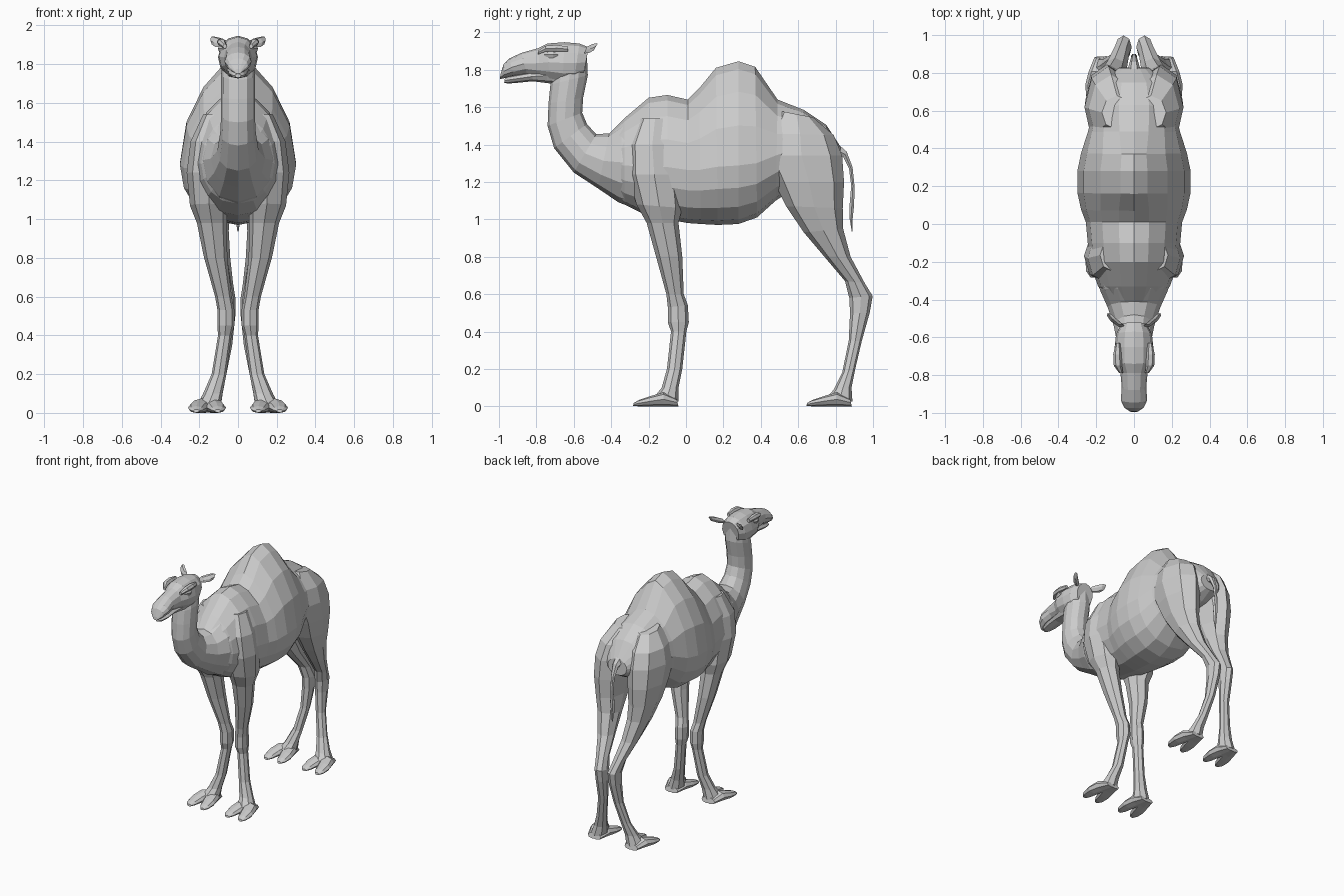
import bpy, bmesh
from math import sin, cos, pi
from mathutils import Vector


def loft(name, rings, sides=8, mirror=False):
    """Skin rings (x, half_width, y1, z1, y2, z2[, widest_fraction, taper])."""
    bm = bmesh.new()
    loops = []
    for ring in rings:
        x, w, y1, z1, y2, z2 = ring[:6]
        f, taper = ring[6:] if len(ring) > 6 else (0.5, 1.0)
        low, high = Vector((x, y1, z1)), Vector((x, y2, z2))
        mid = low.lerp(high, f)
        loop = []
        for i in range(sides):
            c, s = cos(2 * pi * i / sides), sin(2 * pi * i / sides)
            p = taper if s > 0 else 0.9
            side = abs(c) ** p * (1 if c > 0 else -1) * w
            end = high if s > 0 else low
            loop.append(bm.verts.new(mid + (end - mid) * abs(s) + Vector((side, 0, 0))))
        loops.append(loop)
    for a, b in zip(loops, loops[1:]):
        for i in range(sides):
            j = (i + 1) % sides
            bm.faces.new((a[i], a[j], b[j], b[i]))
    bm.faces.new(loops[0])
    bm.faces.new(loops[-1])
    bmesh.ops.recalc_face_normals(bm, faces=bm.faces)
    mesh = bpy.data.meshes.new(name)
    bm.to_mesh(mesh)
    bm.free()
    obj = bpy.data.objects.new(name, mesh)
    bpy.context.collection.objects.link(obj)
    if mirror:
        obj.modifiers.new("mirror", "MIRROR")
    return obj


# Barrel with shoulder rise, hump and rump
loft("torso", [
    (0, .12, -.42, 1.17, -.42, 1.45, .5, 1),
    (0, .19, -.33, 1.08, -.33, 1.54, .45, 1.1),
    (0, .235, -.21, 1.02, -.20, 1.65, .42, 1.2),
    (0, .245, -.10, 1.00, -.10, 1.665, .42, 1.2),
    (0, .255, .01, .98, .01, 1.64, .43, 1.2),
    (0, .28, .08, .975, .07, 1.70, .40, 1.3),
    (0, .30, .17, .97, .16, 1.81, .37, 1.5),
    (0, .30, .28, .975, .28, 1.845, .36, 1.5),
    (0, .28, .38, 1.01, .37, 1.815, .36, 1.5),
    (0, .245, .48, 1.10, .49, 1.64, .45, 1.2),
    (0, .21, .60, 1.18, .63, 1.585, .5, 1),
    (0, .17, .74, 1.22, .75, 1.505, .5, 1),
    (0, .08, .83, 1.27, .825, 1.39, .5, 1)], 16)

# Curved neck
loft("neck", [
    (0, .08, -.70, 1.80, -.53, 1.88),
    (0, .087, -.725, 1.72, -.525, 1.77),
    (0, .087, -.735, 1.62, -.55, 1.65),
    (0, .087, -.74, 1.50, -.555, 1.57),
    (0, .092, -.705, 1.38, -.53, 1.51),
    (0, .107, -.60, 1.25, -.48, 1.455),
    (0, .14, -.47, 1.165, -.41, 1.46),
    (0, .18, -.36, 1.09, -.34, 1.52),
    (0, .20, -.25, 1.05, -.25, 1.56)], 12)

# Head: skull with muzzle, jaw, brows, eyes, ears
loft("skull", [
    (0, .07, -.55, 1.76, -.52, 1.92),
    (0, .095, -.60, 1.73, -.57, 1.94),
    (0, .103, -.66, 1.725, -.65, 1.947),
    (0, .098, -.73, 1.74, -.74, 1.94),
    (0, .072, -.78, 1.755, -.79, 1.915),
    (0, .065, -.85, 1.775, -.88, 1.89),
    (0, .070, -.92, 1.765, -.945, 1.86),
    (0, .052, -.97, 1.755, -.975, 1.83),
    (0, .020, -.995, 1.75, -.992, 1.775)], 12)
loft("jaw", [
    (0, .07, -.66, 1.72, -.68, 1.82),
    (0, .06, -.74, 1.728, -.75, 1.81),
    (0, .05, -.82, 1.738, -.82, 1.79),
    (0, .048, -.90, 1.73, -.90, 1.775),
    (0, .035, -.95, 1.726, -.95, 1.765),
    (0, .015, -.972, 1.73, -.97, 1.75)])
loft("brow", [
    (.085, .012, -.63, 1.895, -.63, 1.925),
    (.088, .022, -.69, 1.895, -.69, 1.935),
    (.085, .022, -.75, 1.895, -.75, 1.93),
    (.068, .010, -.79, 1.88, -.79, 1.905)], 6, True)
loft("eye", [
    (.09, .004, -.685, 1.875, -.685, 1.885),
    (.088, .016, -.71, 1.86, -.71, 1.90),
    (.082, .016, -.735, 1.86, -.735, 1.90),
    (.075, .004, -.76, 1.875, -.76, 1.885)], 6, True)
loft("ear", [
    (.07, .020, -.545, 1.885, -.53, 1.925),
    (.105, .022, -.52, 1.885, -.50, 1.94),
    (.128, .015, -.495, 1.90, -.475, 1.945),
    (.137, .004, -.478, 1.93, -.472, 1.94)], 6, True)

# Front leg from shoulder to ankle
loft("front_leg", [
    (.11, .07, -.25, 1.54, -.08, 1.54),
    (.145, .10, -.31, 1.40, -.05, 1.40),
    (.152, .113, -.31, 1.24, -.03, 1.24),
    (.15, .098, -.265, 1.08, -.02, 1.06),
    (.135, .077, -.21, .98, -.04, .98),
    (.115, .060, -.16, .80, -.02, .80),
    (.075, .043, -.105, .60, -.012, .60),
    (.063, .044, -.097, .53, .010, .54),
    (.063, .044, -.097, .45, .015, .45),
    (.068, .035, -.080, .40, .002, .40),
    (.098, .038, -.102, .20, -.02, .20),
    (.13, .050, -.13, .10, -.04, .10),
    (.15, .062, -.17, .05, -.04, .025)], 8, True)

# Hind leg from haunch to ankle
loft("hind_leg", [
    (.09, .08, .50, 1.58, .68, 1.545),
    (.12, .12, .43, 1.46, .79, 1.45),
    (.135, .127, .40, 1.34, .835, 1.34),
    (.142, .115, .47, 1.20, .845, 1.20),
    (.138, .096, .535, 1.07, .838, 1.06),
    (.125, .077, .63, .93, .84, .95),
    (.10, .060, .74, .80, .88, .80),
    (.07, .045, .85, .67, .955, .66),
    (.055, .043, .873, .58, .998, .59),
    (.055, .041, .877, .50, .982, .50),
    (.065, .035, .87, .35, .94, .35),
    (.10, .038, .835, .18, .905, .20),
    (.13, .050, .79, .09, .885, .10),
    (.15, .062, .755, .05, .89, .025)], 8, True)

# Splayed two-toed feet
for label, y in (("front", 0), ("hind", .927)):
    for toe, d in (("inner", -1), ("outer", 1)):
        loft(f"{label}_{toe}_toe", [
            (.155 + d * .015, .040, y - .04, 0, y - .05, .04),
            (.158 + d * .030, .052, y - .12, 0, y - .12, .075),
            (.160 + d * .048, .050, y - .19, 0, y - .19, .055),
            (.160 + d * .055, .038, y - .25, 0, y - .25, .035),
            (.160 + d * .055, .016, y - .283, .002, y - .28, .018)], 8, True)

# Hanging tail with tuft
loft("tail", [
    (0, .04, .79, 1.33, .80, 1.42),
    (0, .025, .84, 1.33, .86, 1.365),
    (0, .016, .87, 1.27, .892, 1.28),
    (0, .012, .882, 1.18, .902, 1.18),
    (0, .018, .873, 1.08, .901, 1.08),
    (0, .014, .872, 1.01, .893, 1.01),
    (0, .003, .886, .935, .89, .935)], 6)
